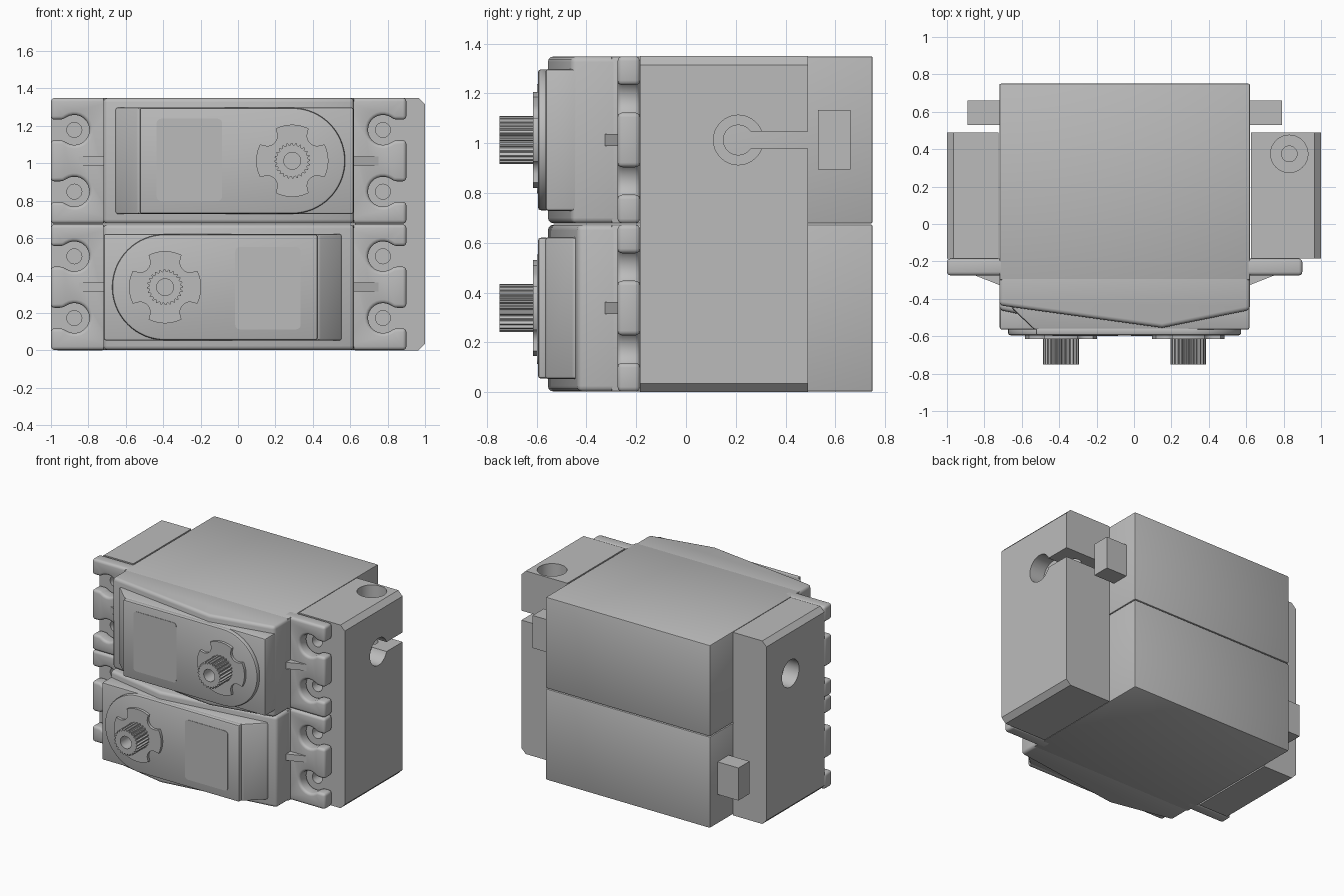
import bpy, bmesh, math
from mathutils import Matrix, Vector

cube = bpy.data.objects.get("Cube")
if cube:
    bpy.data.objects.remove(cube, do_unlink=True)

grey = bpy.data.materials.new("plain grey")
grey.use_nodes = True
grey.diffuse_color = (0.5, 0.5, 0.5, 1)
grey.node_tree.nodes["Principled BSDF"].inputs["Base Color"].default_value = grey.diffuse_color


def place(axis, p, t):
    """Put a 2D profile point at depth t along an axis."""
    return {"x": (t, p[0], p[1]), "y": (p[0], t, p[1]), "z": (p[0], p[1], t)}[axis]


def activate(obj):
    bpy.ops.object.select_all(action="DESELECT")
    obj.select_set(True)
    bpy.context.view_layer.objects.active = obj


def prism(name, pts, axis, a, b, bevel=0.0, segments=2, matrix=None):
    """Extrude a closed profile from a to b along an axis."""
    bm = bmesh.new()
    ends = [[bm.verts.new(place(axis, p, t)) for p in pts] for t in (a, b)]
    n = len(pts)
    bm.faces.new(ends[0])
    bm.faces.new(ends[1])
    for i in range(n):
        j = (i + 1) % n
        bm.faces.new((ends[0][i], ends[0][j], ends[1][j], ends[1][i]))
    bmesh.ops.recalc_face_normals(bm, faces=bm.faces)
    mesh = bpy.data.meshes.new(name)
    bm.to_mesh(mesh)
    bm.free()
    mesh.materials.append(grey)
    obj = bpy.data.objects.new(name, mesh)
    bpy.context.collection.objects.link(obj)
    if matrix:
        obj.matrix_world = matrix
    activate(obj)
    if bevel:
        mod = obj.modifiers.new("bevel", "BEVEL")
        mod.width, mod.segments, mod.angle_limit = bevel, segments, math.radians(32)
        bpy.ops.object.modifier_apply(modifier=mod.name)
    bpy.ops.object.shade_smooth_by_angle(angle=math.radians(32))
    return obj


def rect(x0, x1, y0, y1):
    return [(x0, y0), (x1, y0), (x1, y1), (x0, y1)]


def arc(cx, cy, r, start, end, n):
    steps = [math.radians(start + (end - start) * i / n) for i in range(n + 1)]
    return [(cx + r * math.cos(s), cy + r * math.sin(s)) for s in steps]


def circle(cx, cy, r, n=32):
    return arc(cx, cy, r, 0, 360, n)[:-1]


def cut(obj, *cutters):
    """Subtract each cutter, then discard it."""
    for cutter in cutters:
        cutter.hide_render = True
        activate(obj)
        mod = obj.modifiers.new("cut", "BOOLEAN")
        mod.operation, mod.object, mod.solver = "DIFFERENCE", cutter, "EXACT"
        bpy.ops.object.modifier_apply(modifier=mod.name)
        bpy.data.objects.remove(cutter, do_unlink=True)
    activate(obj)
    bpy.ops.object.shade_smooth_by_angle(angle=math.radians(32))


def flange_outline():
    """Mounting ear with two keyhole slots open to the outside."""
    r, half = 0.08, 0.055
    open_angle = math.degrees(math.asin(half / r))
    pts = [(0.6, -0.336), (0.95, -0.336)]
    for c in (-0.165, 0.165):
        pts += [(0.95, c - half)]
        pts += arc(0.825, c, r, -open_angle, open_angle - 360, 20)
        pts += [(0.95, c + half)]
    return pts + [(0.95, 0.336), (0.6, 0.336)]


def boss_outline(cx):
    """Disc with four round notches on the diagonals."""
    pts, d, notch = [], 0.19, 0.055
    for i in range(120):
        a = 2 * math.pi * i / 120
        off = (a % (math.pi / 2)) - math.pi / 4
        r = 0.193
        inside = notch ** 2 - (d * math.sin(off)) ** 2
        if inside > 0:
            r = min(r, d * math.cos(off) - math.sqrt(inside))
        pts.append((cx + r * math.cos(a), r * math.sin(a)))
    return pts


def servo(label, matrix):
    def part(name, *args, **kw):
        return prism(label + "_" + name, *args, matrix=matrix, **kw)

    shaft_x = 0.34
    # Case with a peaked front shoulder
    part("case_rear", rect(-0.67, 0.67, -0.3, 0.75), "z", -0.336, 0.336, bevel=0.008)
    part("case_front", [(-0.67, -0.2), (0.67, -0.2), (0.67, -0.46), (0.2, -0.555),
                        (-0.67, -0.435)], "z", -0.335, 0.335, bevel=0.022, segments=3)
    # Raised gearbox cover, sloped at one end and round at the other
    part("cover_base", [(-0.605, -0.4), (-0.605, -0.45), (-0.483, -0.565),
                        (0.668, -0.565), (0.668, -0.4)], "z", -0.285, 0.285, bevel=0.012)
    part("cover_top", [(-0.475, 0.283), (-0.475, -0.283)]
         + arc(shaft_x, 0, 0.283, -90, 90, 32), "y", -0.55, -0.595, bevel=0.012)
    # Label panel
    panel = []
    for x, z, start in ((-0.06, 0.2, 0), (-0.36, 0.2, 90), (-0.36, -0.19, 180), (-0.06, -0.19, 270)):
        panel += arc(x, z, 0.025, start, start + 90, 6)
    part("label_panel", panel, "y", -0.59, -0.598)
    # Notched boss and splined output shaft
    part("boss", boss_outline(shaft_x), "y", -0.59, -0.615)
    teeth = [(0.096, 0.096, 0.084, 0.084)[i % 4] for i in range(96)]
    spline = [(shaft_x + r * math.cos(math.tau * i / 96), r * math.sin(math.tau * i / 96))
              for i, r in enumerate(teeth)]
    shaft = part("output_shaft", spline, "y", -0.6, -0.75)
    cut(shaft, part("shaft_hole", circle(shaft_x, 0, 0.045), "y", -0.65, -0.8))
    # Mounting ears and gussets on both ends
    for side, s in (("inner", -1), ("outer", 1)):
        part(side + "_ear", [(s * x, z) for x, z in flange_outline()], "y", -0.275, -0.185,
             bevel=0.02, segments=3)
        part(side + "_gusset", [(s * 0.66, -0.25), (s * 0.66, -0.33), (s * 0.8, -0.275),
                                (s * 0.8, -0.25)], "z", -0.024, 0.024)
    # Cable plug
    part("cable_plug", rect(0.66, 0.84, 0.53, 0.66), "z", -0.12, 0.12)


upper = Matrix.Translation(Vector((-0.05, 0, 1.0135)))
lower = Matrix.Translation(Vector((-0.05, 0, 0.3375))) @ Matrix.Rotation(math.pi, 4, "Y")
servo("upper", upper)
servo("lower", lower)

# Side mounting blocks with chamfered outer edges
for name, s, inner, screw_x in (("left_block", 1, 0.625, 0.775), ("right_block", -1, 0.725, 0.875)):
    outline = [(inner, 0), (0.965, 0), (1, 0.035), (1, 1.315), (0.965, 1.35), (inner, 1.35)]
    block = prism(name, [(s * x, z) for x, z in outline], "y", -0.184, 0.49)
    # Side bore with a wider mouth, and ear screw holes
    cutters = [prism("bore", circle(0.21, 1.013, 0.06), "x", s * 0.5, s * 1.1),
               prism("bore_mouth", circle(0.21, 1.013, 0.1), "x", s * 0.88, s * 1.1)]
    for c in (0.3375, 1.0135):
        for dz in (-0.165, 0.165):
            cutters.append(prism("screw_hole", circle(s * screw_x, c + dz, 0.04, 20),
                                 "y", -0.3, 0.02))
    # Clamp slot and clamp screw hole on one block only
    if s > 0:
        cutters += [prism("clamp_slot", rect(0.21, 0.6, 0.978, 1.048), "x", 0.5, 1.1),
                    prism("clamp_hole", circle(0.83, 0.375, 0.042, 20), "z", 0.75, 1.5),
                    prism("clamp_head", circle(0.83, 0.375, 0.1), "z", 1.2, 1.5)]
    cut(block, *cutters)
